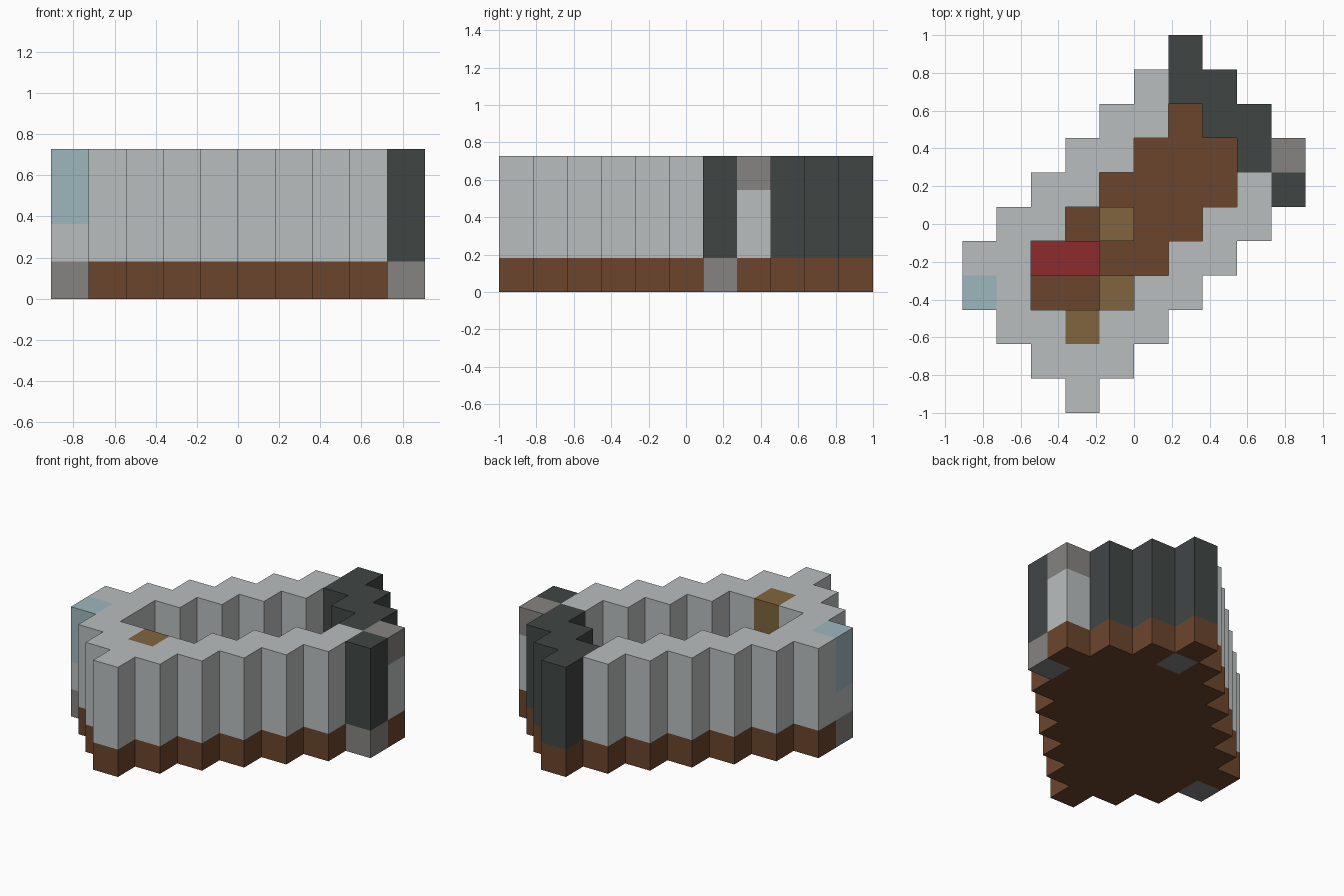
import bpy, bmesh
from mathutils import Vector

cube = bpy.data.objects.get("Cube")
if cube:
    bpy.data.objects.remove(cube, do_unlink=True)

UNIT = 2 / 11

# Floor plan, back row first; each letter is one column of blocks
PLAN = [
    "......D...",
    ".....LED..",
    "....LLFDD.",
    "...LLFFFDG",
    "..LLFFFFLE",
    ".LLFTFFLL.",
    "LLRRFFLL..",
    "BLFFTLL...",
    ".LLPLL....",
    "..LLL.....",
    "...L......",
]

# What each column is made of, from the ground up
COLUMNS = {
    "F": ["floor"],
    "L": ["floor", "wall", "wall", "wall"],
    "D": ["floor", "dark_wall", "dark_wall", "dark_wall"],
    "E": ["support", "dark_wall", "dark_wall", "dark_wall"],
    "G": ["floor", "wall", "wall", "wall_cap"],
    "B": ["support", "wall", "window", "window"],
    "P": ["floor", "post", "post", "post"],
    "T": ["floor", "stool"],
    "R": ["floor", "bench"],
}


def material(name, hex_code):
    """Flat material from an sRGB hex colour."""
    srgb = [int(hex_code[i:i + 2], 16) / 255 for i in (0, 2, 4)]
    color = [((c + 0.055) / 1.055) ** 2.4 for c in srgb] + [1]
    mat = bpy.data.materials.new(name)
    mat.use_nodes = True
    mat.diffuse_color = color
    bsdf = next(n for n in mat.node_tree.nodes if n.type == "BSDF_PRINCIPLED")
    bsdf.inputs["Base Color"].default_value = color
    return mat


brown = material("brown", "6b452c")
light = material("light grey", "babebe")
dark = material("dark slate", "404645")
grey = material("mid grey", "868482")
blue = material("pale blue", "9db7be")
tan = material("tan", "80653f")
red = material("red", "8f2b2d")

PARTS = {
    "floor": brown, "wall": light, "dark_wall": dark, "support": grey,
    "wall_cap": grey, "window": blue, "post": tan, "stool": tan, "bench": red,
}

# Stack the columns into a block grid
blocks = {}
for row, line in enumerate(reversed(PLAN)):
    for col, key in enumerate(line):
        for level, part in enumerate(COLUMNS.get(key, [])):
            blocks[col, row, level] = part

ORIGIN = Vector((-len(PLAN[0]) / 2, -len(PLAN) / 2, 0))


def add_face(bm, cell, axis, sign):
    """One outward-facing block side."""
    normal, u = Vector((0, 0, 0)), Vector((0, 0, 0))
    normal[axis] = sign
    u[(axis + 1) % 3] = 1
    v = normal.cross(u)
    center = ORIGIN + Vector(cell) + Vector((0.5, 0.5, 0.5)) + normal / 2
    corners = [(-1, -1), (1, -1), (1, 1), (-1, 1)]
    bm.faces.new([bm.verts.new((center + u * a / 2 + v * b / 2) * UNIT)
                  for a, b in corners])


# One object per part, with only its exposed sides
for part, mat in PARTS.items():
    bm = bmesh.new()
    for cell, owner in blocks.items():
        if owner != part:
            continue
        for axis in range(3):
            for sign in (-1, 1):
                neighbour = list(cell)
                neighbour[axis] += sign
                if tuple(neighbour) not in blocks:
                    add_face(bm, cell, axis, sign)
    bmesh.ops.remove_doubles(bm, verts=bm.verts, dist=0.001)
    mesh = bpy.data.meshes.new(part)
    bm.to_mesh(mesh)
    bm.free()
    mesh.materials.append(mat)
    bpy.context.collection.objects.link(bpy.data.objects.new(part, mesh))
